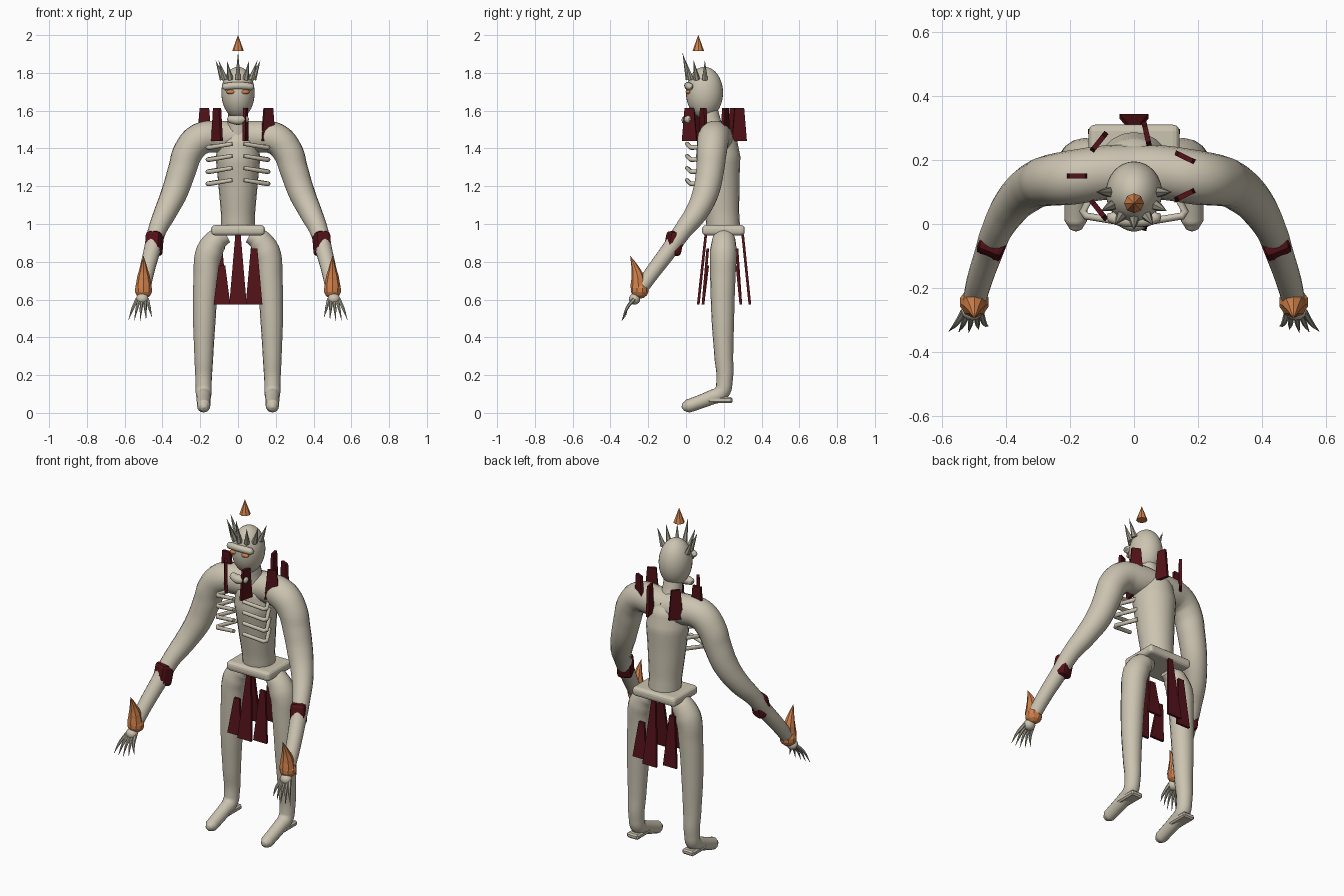
import bpy, bmesh, math
from mathutils import Vector, Matrix

old = bpy.data.objects.get("Cube")
if old:
    bpy.data.objects.remove(old, do_unlink=True)


def material(name, rgb):
    m = bpy.data.materials.new(name)
    m.use_nodes = True
    m.diffuse_color = (*rgb, 1)
    m.node_tree.nodes["Principled BSDF"].inputs["Base Color"].default_value = (*rgb, 1)
    return m


BONE = material("pale bone", (0.60, 0.55, 0.44))
CLAW = material("grey horn", (0.36, 0.34, 0.27))
RED = material("dark red cloth", (0.085, 0.006, 0.009))
ORANGE = material("burnt orange", (0.64, 0.22, 0.07))


def add(name, mesh, mat, smooth=True):
    mesh.materials.clear()
    mesh.materials.append(mat)
    ob = bpy.data.objects.new(name, mesh)
    bpy.context.collection.objects.link(ob)
    for p in mesh.polygons:
        p.use_smooth = smooth
    return ob


def from_bm(name, bm, mat, smooth=True):
    bmesh.ops.recalc_face_normals(bm, faces=bm.faces)
    mesh = bpy.data.meshes.new(name)
    bm.to_mesh(mesh)
    bm.free()
    return add(name, mesh, mat, smooth)


def tube(name, points, mat, sides=4, smooth=True, auto=True):
    """Round tube through (x, y, z, radius) points."""
    cu = bpy.data.curves.new(name, "CURVE")
    cu.dimensions = "3D"
    cu.bevel_depth = 1
    cu.bevel_resolution = sides
    cu.resolution_u = 6
    cu.use_fill_caps = True
    sp = cu.splines.new("BEZIER")
    sp.bezier_points.add(len(points) - 1)
    for bp, (x, y, z, r) in zip(sp.bezier_points, points):
        bp.co = (x, y, z)
        bp.radius = r
        bp.handle_left_type = bp.handle_right_type = "AUTO" if auto else "VECTOR"
    tmp = bpy.data.objects.new(name + "_path", cu)
    bpy.context.collection.objects.link(tmp)
    bpy.context.view_layer.update()
    deps = bpy.context.evaluated_depsgraph_get()
    mesh = bpy.data.meshes.new_from_object(tmp.evaluated_get(deps))
    bpy.data.objects.remove(tmp, do_unlink=True)
    return add(name, mesh, mat, smooth)


def ball(name, center, radii, mat, u=24, v=14, smooth=True):
    bm = bmesh.new()
    bmesh.ops.create_uvsphere(bm, u_segments=u, v_segments=v, radius=1)
    bm.transform(Matrix.Translation(center) @ Matrix.Diagonal((*radii, 1)))
    return from_bm(name, bm, mat, smooth)


def spike(name, base, tip, r, mat, sides=6):
    base, tip = Vector(base), Vector(tip)
    d = tip - base
    bm = bmesh.new()
    bmesh.ops.create_cone(bm, cap_ends=True, segments=sides, radius1=r, radius2=0.0005, depth=d.length)
    rot = d.to_track_quat("Z", "Y").to_matrix().to_4x4()
    bm.transform(Matrix.Translation((base + tip) / 2) @ rot)
    return from_bm(name, bm, mat, False)


def block(name, center, size, mat, bevel, direction=(0, 0, 1), segments=3):
    bm = bmesh.new()
    bmesh.ops.create_cube(bm, size=1)
    bmesh.ops.scale(bm, vec=size, verts=bm.verts)
    bmesh.ops.bevel(bm, geom=bm.edges[:], offset=bevel, segments=segments, profile=0.5, affect="EDGES")
    rot = Vector(direction).to_track_quat("Z", "Y").to_matrix().to_4x4()
    bm.transform(Matrix.Translation(center) @ rot)
    ob = from_bm(name, bm, mat, False)
    return ob


def strip(name, bottom, top, w_bottom, w_top, mat, angle=0, thick=0.014):
    """Flat tapered plate from bottom to top, turned about z."""
    bm = bmesh.new()
    bmesh.ops.create_cube(bm, size=2)
    turn = Matrix.Rotation(angle, 3, "Z")
    for v in bm.verts:
        up = v.co.z > 0
        w = w_top if up else w_bottom
        offset = turn @ Vector((v.co.x * w / 2, v.co.y * thick / 2, 0))
        v.co = Vector(top if up else bottom) + offset
    return from_bm(name, bm, mat, False)


# Torso, neck and pelvis
tube("torso", [(0, 0.2, 0.95, 0.088), (0, 0.192, 1.05, 0.09), (0, 0.18, 1.2, 0.103),
               (0, 0.17, 1.35, 0.118), (0, 0.165, 1.44, 0.105), (0, 0.16, 1.5, 0.07),
               (0, 0.16, 1.53, 0.02)], BONE, 8)
tube("neck", [(0, 0.15, 1.46, 0.07), (0, 0.13, 1.54, 0.055), (0, 0.11, 1.64, 0.05)], BONE, 6)
block("pelvis", (0, 0.198, 0.967), (0.285, 0.226, 0.054), BONE, 0.02)

# Head
ball("head", (0, 0.098, 1.695), (0.088, 0.098, 0.137), BONE, 32, 20)
tube("jaw", [(-0.055, 0.02, 1.555, 0.006), (-0.045, 0.015, 1.555, 0.02), (0, 0.002, 1.55, 0.026),
             (0.045, 0.015, 1.555, 0.02), (0.055, 0.02, 1.555, 0.006)], BONE)
tube("brow", [(-0.082, 0.03, 1.722, 0.006), (-0.07, 0.022, 1.726, 0.019), (0, 0.01, 1.732, 0.02),
              (0.07, 0.022, 1.726, 0.019), (0.082, 0.03, 1.722, 0.006)], BONE)

# Crown of thorns around the front of the head
for i in range(7):
    a = math.pi + i * math.pi / 6
    c, s = math.cos(a), math.sin(a)
    tip_z = 1.905 if i == 3 else 1.865
    spike("crown_spike", (0.08 * c, 0.1 + 0.085 * s, 1.765), (0.118 * c, 0.1 + 0.118 * s, tip_z), 0.017, CLAW)
spike("floating_spike", (0, 0.065, 1.915), (0, 0.065, 2.0), 0.031, ORANGE, 8)

for s in (-1, 1):
    side = "left" if s > 0 else "right"
    ball(side + "_eye", (s * 0.037, 0.012, 1.699), (0.025, 0.014, 0.012), ORANGE, 12, 8)

    # Ribs
    for i in range(4):
        z = 1.405 - 0.064 * i
        tube(side + "_rib", [(s * 0.03, 0.005, z + 0.02, 0.011), (s * 0.15, 0.025, z, 0.012),
                             (s * 0.16, 0.04, z, 0.012), (s * 0.1, 0.15, z + 0.01, 0.012)],
             BONE, 2, auto=False)

    # Arm
    tube(side + "_arm", [(0, 0.165, 1.455, 0.085), (s * 0.1, 0.16, 1.462, 0.085),
                         (s * 0.2, 0.145, 1.45, 0.085), (s * 0.262, 0.137, 1.385, 0.08),
                         (s * 0.295, 0.128, 1.29, 0.075), (s * 0.335, 0.105, 1.17, 0.07),
                         (s * 0.385, 0.055, 1.06, 0.06), (s * 0.43, -0.02, 0.96, 0.048),
                         (s * 0.455, -0.09, 0.86, 0.044), (s * 0.485, -0.18, 0.74, 0.04),
                         (s * 0.5, -0.24, 0.655, 0.036)], BONE, 7)
    block(side + "_bracer", (s * 0.444, -0.065, 0.896), (0.085, 0.085, 0.125), RED, 0.02,
          (-s * 0.08, 0.2, 1), 2)

    # Wrist cuff with upturned horn
    ball(side + "_cuff", (s * 0.5, -0.245, 0.65), (0.048, 0.047, 0.046), ORANGE, 10, 7, False)
    tube(side + "_cuff_horn", [(s * 0.5, -0.252, 0.665, 0.043), (s * 0.5, -0.256, 0.72, 0.034),
                               (s * 0.5, -0.272, 0.775, 0.018), (s * 0.5, -0.295, 0.83, 0.001)],
         ORANGE, 2, False)

    # Hand and claws
    ball(side + "_hand", (s * 0.507, -0.272, 0.603), (0.034, 0.03, 0.03), BONE, 14, 8)
    for i in range(5):
        k = i - 2
        x0, x1 = s * (0.507 + 0.013 * k), s * (0.518 + 0.031 * k)
        drop = 0.006 * abs(k) - 0.004 * k
        tube(side + "_claw", [(x0, -0.275, 0.602, 0.011), ((x0 + x1) / 2, -0.312, 0.555, 0.008),
                              (x1, -0.34 + drop, 0.487 + drop, 0.001)], CLAW, 1, False)

    # Leg, foot and heel
    tube(side + "_leg", [(s * 0.06, 0.2, 0.94, 0.04), (s * 0.11, 0.2, 0.915, 0.062),
                         (s * 0.152, 0.198, 0.85, 0.072), (s * 0.168, 0.195, 0.72, 0.067),
                         (s * 0.178, 0.195, 0.5, 0.06), (s * 0.181, 0.2, 0.3, 0.05),
                         (s * 0.182, 0.204, 0.17, 0.043), (s * 0.182, 0.188, 0.108, 0.042),
                         (s * 0.182, 0.13, 0.08, 0.038), (s * 0.182, 0.06, 0.053, 0.036),
                         (s * 0.182, 0.01, 0.036, 0.035), (s * 0.182, -0.015, 0.03, 0.02),
                         (s * 0.182, -0.022, 0.028, 0.004)], BONE, 6)
    block(side + "_heel", (s * 0.182, 0.182, 0.068), (0.075, 0.13, 0.03), BONE, 0.008, segments=1)

    # Side strips of the loincloth, front and back
    strip(side + "_front_strip", (s * 0.085, 0.09, 0.575), (s * 0.085, 0.115, 0.87 if s > 0 else 0.78),
          0.088, 0.035, RED)
    strip(side + "_back_strip", (s * 0.1, 0.29, 0.575), (s * 0.1, 0.27, 0.78 if s > 0 else 0.87),
          0.088, 0.035, RED)

# Centre strips of the loincloth
strip("front_centre_strip", (0, 0.065, 0.575), (0, 0.105, 0.945), 0.092, 0.028, RED)
strip("back_centre_strip", (0, 0.338, 0.575), (0, 0.3, 0.945), 0.092, 0.028, RED)

# Ring of cloth shards around the shoulders
for i in range(7):
    a = math.pi + i * math.tau / 7
    x, y = 0.178 * math.cos(a), 0.15 + 0.135 * math.sin(a)
    strip("collar_shard", (x, y, 1.44), (x, y, 1.615), 0.08, 0.05, RED, -a, 0.016)
